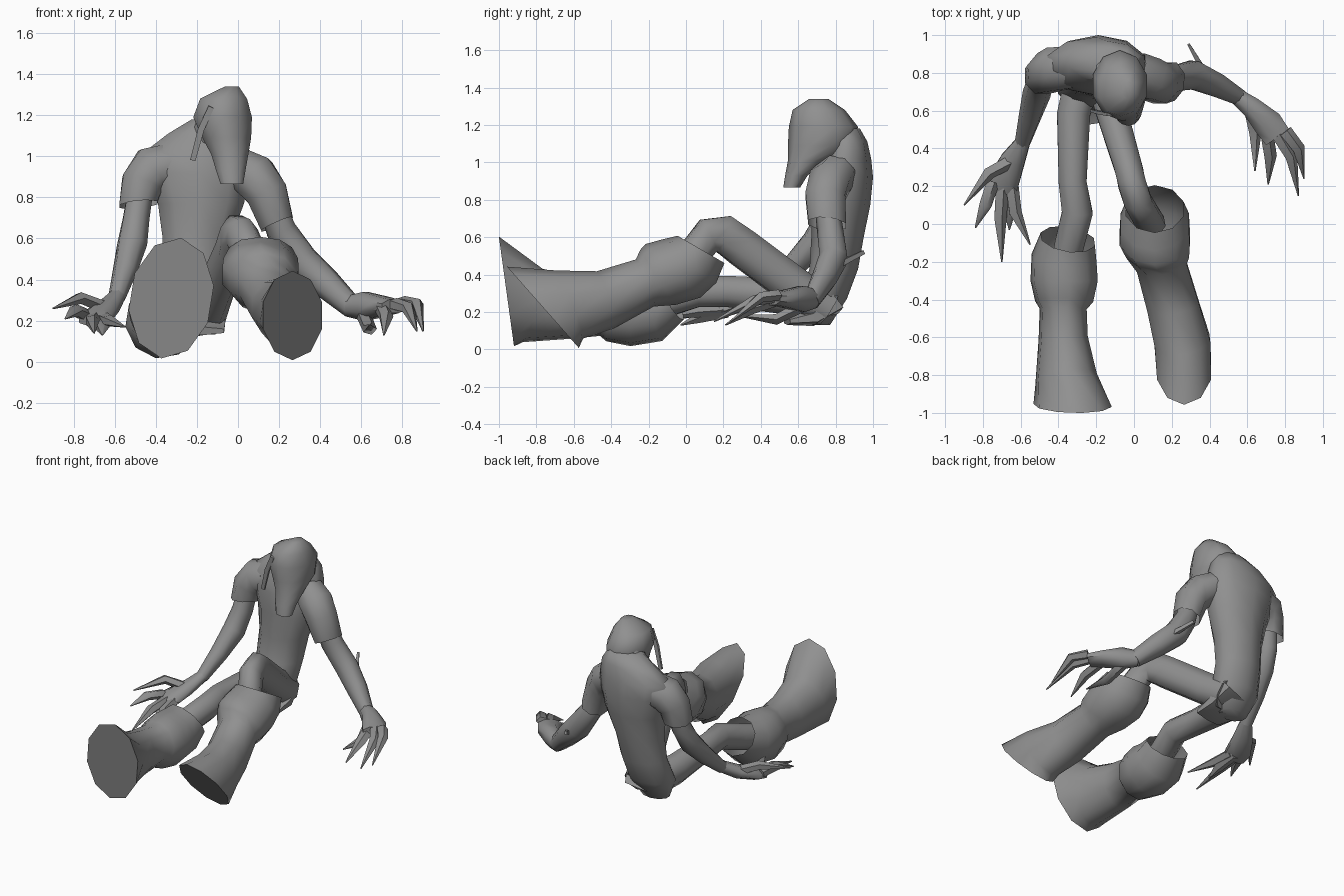
import bpy, bmesh, math
from mathutils import Vector as V

Z = (0, 0, 1)
grey = bpy.data.materials.new("dark_grey")
grey.diffuse_color = (.28, .28, .28, 1)


def loft(name, rings, n=9, hint=Z, normal=None, start=True, end=True, angle=62):
    """Skin rings (x, y, z, side radius, up radius[, ring normal]) into one mesh."""
    bm = bmesh.new()
    pts = [V(r[:3]) for r in rings]
    loops = []
    for i, r in enumerate(rings):
        if len(r) > 5:
            t = V(r[5])
        elif normal:
            t = V(normal)
        else:
            t = pts[min(i + 1, len(pts) - 1)] - pts[max(i - 1, 0)]
        t.normalize()
        side = t.cross(V(hint)).normalized()
        up = side.cross(t)
        loops.append([bm.verts.new(pts[i] + side * r[3] * math.cos(a) + up * r[4] * math.sin(a))
                      for a in [2 * math.pi * (k + 0.5) / n for k in range(n)]])
    for a, b in zip(loops, loops[1:]):
        for k in range(n):
            bm.faces.new((a[k], a[(k + 1) % n], b[(k + 1) % n], b[k]))
    if start:
        bm.faces.new(loops[0])
    if end:
        bm.faces.new(loops[-1])
    bmesh.ops.recalc_face_normals(bm, faces=bm.faces)
    me = bpy.data.meshes.new(name)
    bm.to_mesh(me)
    bm.free()
    me.materials.append(grey)
    ob = bpy.data.objects.new(name, me)
    bpy.context.collection.objects.link(ob)
    bpy.ops.object.select_all(action='DESELECT')
    ob.select_set(True)
    bpy.context.view_layer.objects.active = ob
    bpy.ops.object.shade_smooth_by_angle(angle=math.radians(angle))
    return ob


def fingers(name, specs):
    """Bent, pointed fingers: (root, knuckle, tip)."""
    for i, (a, b, c) in enumerate(specs):
        loft(f"{name}_{i + 1}", [(*a, .038, .032), (*b, .036, .03), (*c, .004, .004)], n=5)


# Torso in a slumped shirt
loft("torso", [
    (-.25, .70, .13, .10, .07), (-.24, .73, .27, .17, .13), (-.22, .79, .43, .165, .13),
    (-.20, .81, .60, .175, .14), (-.18, .83, .77, .22, .155), (-.19, .84, .92, .26, .16),
    (-.20, .85, 1.02, .27, .14), (-.15, .86, 1.11, .20, .11), (-.11, .84, 1.18, .12, .09)],
    n=10, hint=(0, 1, 0), normal=Z)
# Cloth flap under the hips
loft("hip_flap", [(-.23, .76, .26, .17, .09), (-.19, .66, .17, .15, .05), (-.17, .54, .15, .12, .02)], n=6)

# Neck, head with long blunt jaw, and side lock
loft("neck", [(-.13, .86, 1.04, .13, .11), (-.08, .77, 1.17, .12, .11)], n=8, hint=(0, 1, 0))
loft("head", [
    (-.03, .71, 1.34, .035, .05), (-.07, .71, 1.28, .12, .14), (-.075, .735, 1.19, .15, .185),
    (-.055, .72, 1.09, .125, .175), (-.04, .65, 1.01, .095, .105),
    (-.035, .59, .93, .075, .06), (-.03, .565, .865, .058, .045)],
    n=10, hint=(0, 1, 0), normal=Z)
loft("side_lock", [(-.13, .58, 1.24, .02, .012), (-.18, .59, 1.13, .022, .012), (-.22, .60, .98, .018, .01)],
     n=4, hint=(0, 1, 0))

# Short flared sleeves
loft("left_sleeve", [(-.33, .83, .95, .12, .12), (-.42, .82, .93, .125, .125),
                     (-.465, .80, .87, .11, .115), (-.485, .785, .765, .10, .105, (.1, -.2, -1))],
     n=8, hint=(0, 1, 0), end=False)
loft("right_sleeve", [(.0, .81, .95, .10, .11), (.08, .77, .90, .12, .12),
                      (.14, .745, .82, .11, .115), (.19, .755, .67, .09, .11, (.4, -.1, -.9))],
     n=8, hint=(0, 1, 0), end=False)

# Arms
loft("left_arm", [(-.47, .79, .86, .065, .065), (-.495, .76, .70, .068, .072), (-.515, .69, .57, .075, .075),
                  (-.55, .57, .44, .06, .062), (-.59, .43, .31, .042, .042)], n=8, hint=(0, 1, .3))
loft("right_arm", [(.15, .75, .80, .065, .065), (.21, .77, .64, .07, .075), (.31, .79, .49, .08, .085),
                   (.43, .74, .38, .068, .075), (.56, .67, .26, .045, .055)], n=8)
loft("elbow_spike", [(.37, .81, .45, .022, .022), (.29, .95, .52, .01, .015)], n=4)

# Hands with claw-like fingers
loft("left_hand", [(-.585, .44, .32, .04, .04), (-.64, .34, .26, .07, .045),
                   (-.69, .23, .22, .09, .04), (-.70, .17, .20, .08, .03)], n=8)
fingers("left_finger", [
    ((-.64, .34, .26), (-.77, .27, .31), (-.90, .10, .26)),
    ((-.75, .22, .23), (-.79, .10, .25), (-.84, -.02, .21)),
    ((-.70, .20, .21), (-.71, .03, .20), (-.70, -.20, .14)),
    ((-.65, .21, .21), (-.63, .06, .20), (-.55, -.11, .17)),
    ((-.67, .22, .20), (-.66, .07, .17), (-.66, -.03, .13))])
loft("right_hand", [(.54, .68, .27, .045, .055), (.62, .62, .27, .06, .075),
                    (.71, .53, .27, .085, .05), (.76, .46, .27, .08, .035)], n=8)
fingers("right_finger", [
    ((.61, .62, .23), (.64, .48, .16), (.64, .28, .18)),
    ((.70, .48, .26), (.72, .36, .22), (.71, .21, .13)),
    ((.76, .47, .28), (.83, .36, .26), (.87, .15, .15)),
    ((.80, .49, .29), (.87, .40, .28), (.90, .24, .15))])

# Legs
loft("left_leg", [(-.28, .74, .26, .10, .11), (-.32, .58, .28, .095, .105), (-.325, .22, .31, .08, .09),
                  (-.30, .06, .31, .088, .09), (-.34, -.10, .26, .085, .09), (-.37, -.25, .21, .08, .09)], n=8)
loft("right_leg", [(-.16, .76, .22, .10, .11), (-.12, .60, .32, .09, .11), (-.03, .30, .545, .08, .11),
                   (-.01, .21, .61, .08, .115, (.1, -.95, .25)), (.02, .12, .61, .08, .10, (.2, -.9, -.45)),
                   (.06, .05, .52, .08, .09, (.2, -.7, -.7)), (.09, .0, .40, .08, .08, (.1, -.5, -.8))], n=8)

# Boots: open bulging cuff stepping in to a narrower shin, wide flat sole
loft("left_boot", [
    (-.35, -.08, .27, .15, .13), (-.37, -.18, .21, .175, .175), (-.37, -.30, .20, .18, .185),
    (-.37, -.41, .205, .155, .165), (-.375, -.45, .215, .125, .145), (-.375, -.60, .22, .13, .165),
    (-.36, -.82, .235, .165, .205), (-.325, -.96, .31, .205, .30, (0, -.58, -.08))],
    n=10, hint=(.16, 0, 1), start=False)
loft("right_boot", [
    (.11, .08, .535, .16, .145, (0, -.5, -.86)), (.11, .01, .47, .19, .19, (0, -.6, -.8)),
    (.11, -.07, .42, .195, .205, (0, -.7, -.72)), (.125, -.15, .385, .175, .175, (0, -.85, -.55)),
    (.145, -.22, .355, .14, .135, (.15, -.9, -.35)), (.205, -.43, .265, .145, .16, (.15, -.95, -.3)),
    (.255, -.62, .24, .155, .195, (.1, -.9, -.35)),
    (.265, -.765, .225, .15, .29, (0, -.43, -.38))], n=10, start=False)
